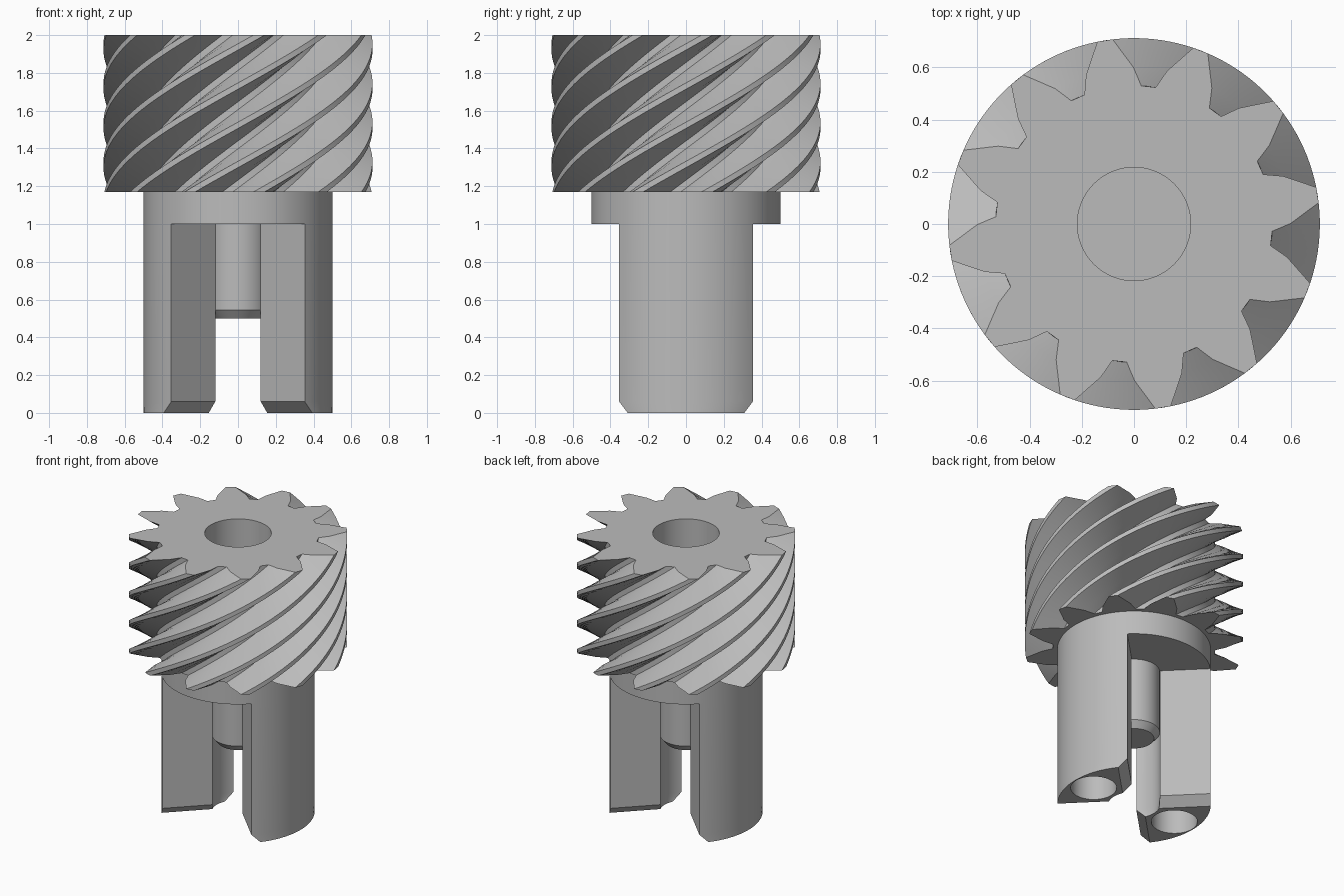
import bpy
import bmesh
from math import radians, sin, cos, asin, pi

old = bpy.data.objects.get("Cube")
if old:
    bpy.data.objects.remove(old, do_unlink=True)

steel = bpy.data.materials.new("Grey steel")
steel.use_nodes = True
grey = (0.5, 0.5, 0.5, 1)
steel.diffuse_color = grey
steel.node_tree.nodes["Principled BSDF"].inputs["Base Color"].default_value = grey


def circle(radius, z, cx=0, n=64):
    return [(cx + radius * cos(2 * pi * i / n), radius * sin(2 * pi * i / n), z)
            for i in range(n)]


def add_rings(bm, rings):
    """Skin a stack of equal closed rings; return the vertex loops."""
    loops = [[bm.verts.new(p) for p in ring] for ring in rings]
    for low, high in zip(loops, loops[1:]):
        for i in range(len(low)):
            j = (i + 1) % len(low)
            bm.faces.new((low[i], low[j], high[j], high[i]))
    return loops


def loop_edges(bm, loop):
    return [bm.edges.get((loop[i - 1], loop[i])) for i in range(len(loop))]


def build(name, rings, hole=None, hole_at_top=False):
    """Solid from stacked rings, with an optional blind hole in one end.
    The hole lists its mouth ring first, then its floor ring."""
    bm = bmesh.new()
    body = add_rings(bm, rings)
    mouth, plain = (body[-1], body[0]) if hole_at_top else (body[0], body[-1])
    bm.faces.new(plain)
    if hole:
        bore = add_rings(bm, hole)
        bm.faces.new(bore[-1])
        bmesh.ops.triangle_fill(
            bm, use_beauty=True, normal=(0, 0, 1 if hole_at_top else -1),
            edges=loop_edges(bm, mouth) + loop_edges(bm, bore[0]))
    else:
        bm.faces.new(mouth)
    bmesh.ops.recalc_face_normals(bm, faces=bm.faces)
    mesh = bpy.data.meshes.new(name)
    bm.to_mesh(mesh)
    bm.free()
    mesh.materials.append(steel)
    obj = bpy.data.objects.new(name, mesh)
    bpy.context.collection.objects.link(obj)
    bpy.ops.object.select_all(action='DESELECT')
    obj.select_set(True)
    bpy.context.view_layer.objects.active = obj
    bpy.ops.object.shade_smooth_by_angle(angle=radians(25))
    return obj


# Helical gear with a blind bore in its top
TEETH, TWIST, LEVELS = 12, 120, 48
GEAR_LOW, GEAR_TOP = 1.17, 2.0
GULLET = [(-12.6, 0.712), (-6.2, 0.6), (-3, 0.53),
          (3, 0.53), (6.2, 0.6), (12.6, 0.712)]


def gear_ring(t):
    turn = 24 + TWIST * (t - 1)
    z = GEAR_LOW + (GEAR_TOP - GEAR_LOW) * t
    ring = []
    for k in range(TEETH):
        for offset, r in GULLET:
            a = radians(turn + k * 360 / TEETH + offset)
            ring.append((r * cos(a), r * sin(a), z))
    return ring


build("helical_gear", [gear_ring(i / LEVELS) for i in range(LEVELS + 1)],
      hole=[circle(0.217, GEAR_TOP), circle(0.217, 1.35)], hole_at_top=True)

# Collar under the gear
build("collar", [circle(0.5, 1.0, n=96), circle(0.5, 1.2, n=96)])

# Centre pin with chamfered tip
build("centre_pin", [circle(0.13, 0.5), circle(0.168, 0.545), circle(0.168, 1.05)])

# Two quarter-sector drive prongs with chamfered sides and a blind hole below
CHAMFER, INNER, OUTER = 0.06, 0.17, 0.5


def prong_ring(inset, z, n=24):
    ring = []
    for r, way in ((OUTER, 1), (INNER, -1)):
        limit = pi / 4 - asin(inset / r)
        for i in range(n + 1):
            a = way * limit * (2 * i / n - 1)
            ring.append((r * cos(a), r * sin(a), z))
    return ring


for side, angle in (("left", 0), ("right", pi)):
    prong = build(side + "_prong",
                  [prong_ring(CHAMFER, 0), prong_ring(0, CHAMFER), prong_ring(0, 1.05)],
                  hole=[circle(0.15, 0, 0.343, 48), circle(0.15, 0.9, 0.343, 48)])
    prong.rotation_euler.z = angle
